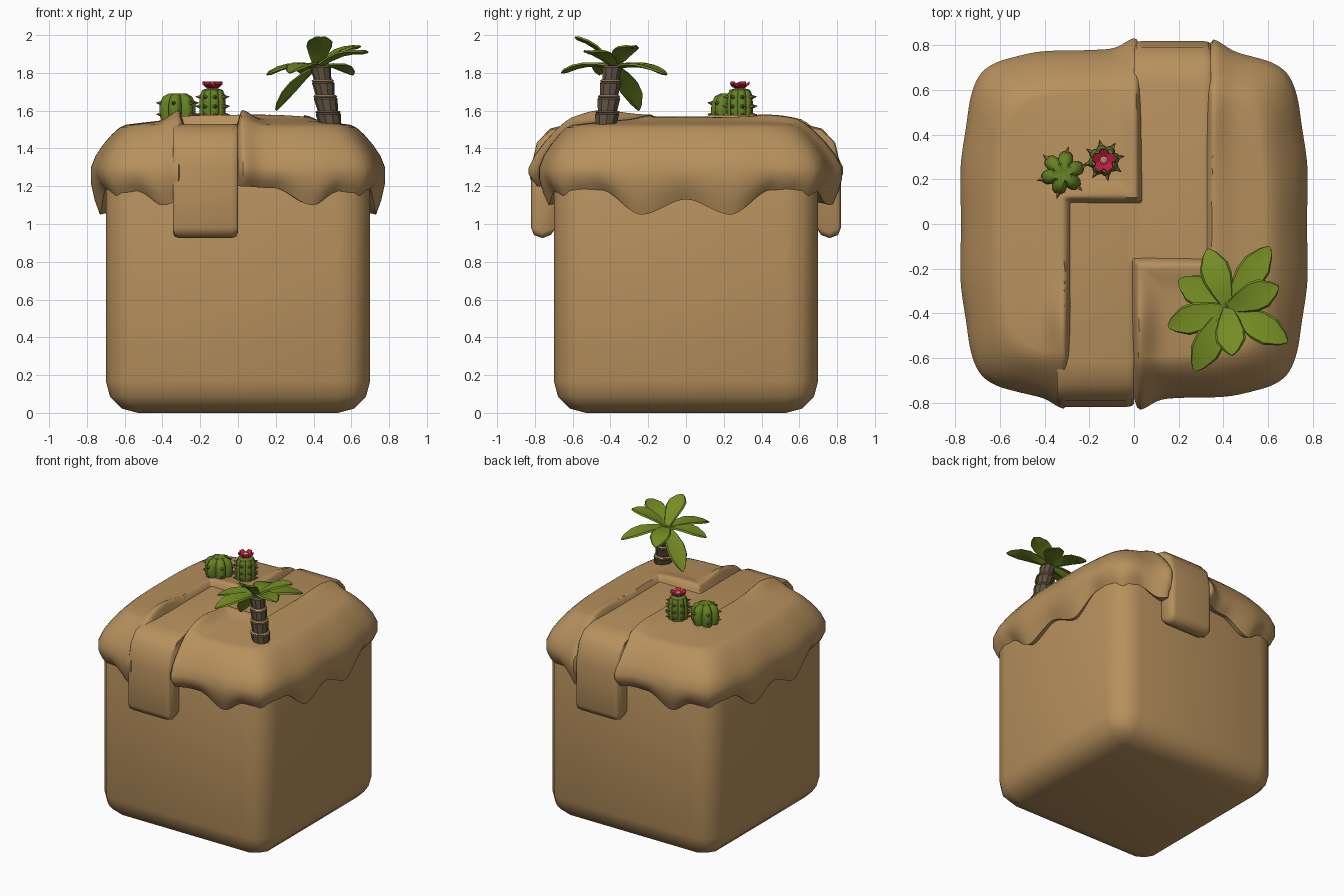
import bpy, bmesh, math
from mathutils import Vector

if "Cube" in bpy.data.objects:
    bpy.data.objects.remove(bpy.data.objects["Cube"])


def material(name, r, g, b):
    m = bpy.data.materials.new(name)
    m.diffuse_color = (r, g, b, 1)
    m.use_nodes = True
    m.node_tree.nodes["Principled BSDF"].inputs["Base Color"].default_value = m.diffuse_color
    return m


SAND = material("sand", 0.475, 0.282, 0.11)
LEAF = material("leaf_green", 0.175, 0.265, 0.017)
CACTUS = material("cactus_green", 0.13, 0.225, 0.017)
BARK = material("bark_brown", 0.11, 0.08, 0.052)
SPIKE = material("spike_brown", 0.27, 0.14, 0.065)
RED = material("flower_red", 0.55, 0.01, 0.06)
PEACH = material("flower_centre", 0.75, 0.33, 0.17)


def finish(bm, name, mat, angle=35):
    bmesh.ops.recalc_face_normals(bm, faces=bm.faces)
    me = bpy.data.meshes.new(name)
    bm.to_mesh(me)
    bm.free()
    me.shade_smooth()
    me.set_sharp_from_angle(angle=math.radians(angle))
    me.materials.append(mat)
    ob = bpy.data.objects.new(name, me)
    bpy.context.collection.objects.link(ob)
    return ob


def loft(bm, rings):
    """Skin closed rings of points and close both ends."""
    vs = [[bm.verts.new(p) for p in ring] for ring in rings]
    n = len(vs[0])
    for a, b in zip(vs, vs[1:]):
        for i in range(n):
            j = (i + 1) % n
            bm.faces.new((a[i], a[j], b[j], b[i]))
    bm.faces.new(vs[0])
    bm.faces.new(vs[-1])


def box(bm, lo, hi, bevel, seg):
    vs = bmesh.ops.create_cube(bm, size=1)["verts"]
    for v in vs:
        v.co = [lo[k] + (v.co[k] + 0.5) * (hi[k] - lo[k]) for k in range(3)]
    es = list({e for v in vs for e in v.link_edges})
    bmesh.ops.bevel(bm, geom=es, offset=bevel, segments=seg, profile=0.5, affect='EDGES')


def lerp_table(table, s):
    for (a, za), (b, zb) in zip(table, table[1:]):
        if s <= b:
            f = (s - a) / (b - a)
            f = f * f * (3 - 2 * f)
            return za + (zb - za) * f
    return table[-1][1]


# Block body
bm = bmesh.new()
box(bm, (-0.7, -0.7, 0), (0.7, 0.7, 1.42), 0.17, 3)
finish(bm, "block_body", SAND, 60)

# Sand cap: draped loft, trenched and ridged along the winding path
PATH = [(-0.29, -2, 0, 0.08), (-0.29, -0.16, 0.33, 0.1), (0.03, -0.16, 0.33, 2)]
FRONT_EDGE = [(0, 1.2), (0.2, 1.19), (0.42, 1.10), (0.56, 1.17), (0.72, 1.13)]
SIDE_EDGE = [(0, 1.13), (0.25, 1.05), (0.48, 1.18), (0.58, 1.17), (0.72, 1.13)]


def path_distance(x, y):
    best = 9
    for x0, y0, x1, y1 in PATH:
        dx, dy = max(x0 - x, x - x1), max(y0 - y, y - y1)
        best = min(best, math.hypot(max(dx, 0), max(dy, 0)) + min(max(dx, dy), 0))
    return best


def bank_offset(x, y, up):
    d = path_distance(x, y)
    f = min(max((d + 0.045) / 0.07, 0), 1)
    f = f * f * (3 - 2 * f)
    peak = math.exp(-((y + 0.47) / 0.17) ** 2) + 0.5 * math.exp(-((y - 0.5) / 0.17) ** 2)
    amp = up * (0.015 + 0.045 * peak) + (1 - up) * 0.05
    ridge = amp * math.exp(-((d - 0.02) / (0.03 if d < 0.02 else 0.07)) ** 2)
    return -0.09 * (1 - f) + ridge * f


def cap_ring(scale, height, up):
    ring, n = [], 110
    for side in range(4):
        for i in range(n):
            u, v = 1, -1 + 2 * i / n
            for _ in range(side):
                u, v = -v, u
            k = (abs(u) ** 9 + abs(v) ** 9) ** (-1 / 9)
            u, v = u * k, v * k
            px, py = u * 0.775 * (1 - 0.065 * v * v), v * 0.79 * (1 - 0.075 * u * u)
            on_side = abs(u) > abs(v)
            zb = lerp_table(SIDE_EDGE if on_side else FRONT_EDGE, abs(py if on_side else px))
            x, y = px * scale, py * scale
            off = bank_offset(x, y, up)
            out = (off + (1.13 - zb) * 0.1) * (1 - up)
            if on_side:
                x += out if u > 0 else -out
            else:
                y += out if v > 0 else -out
            ring.append((x, y, height(zb) + off * up))
    return ring


rings = [cap_ring(0.02 + 0.75 * i / 40, lambda zb, i=i: 1.565 - 0.04 * (i / 40) ** 2, 1)
         for i in range(41)]
for scale, height, up in [
        (0.81, lambda b: 1.51, 0.8), (0.86, lambda b: 1.475, 0.6),
        (0.92, lambda b: 1.42, 0.35), (0.97, lambda b: 1.36, 0.15),
        (1.0, lambda b: 1.30, 0), (1.0, lambda b: 1.3 - 0.35 * (1.3 - b), 0),
        (0.975, lambda b: 1.3 - 0.7 * (1.3 - b), 0), (0.94, lambda b: b, 0),
        (0.85, lambda b: b + 0.015, 0)]:
    rings.append(cap_ring(scale, height, up))
bm = bmesh.new()
loft(bm, rings)
finish(bm, "sand_cap", SAND, 50)

# Path: hanging tongue at front, turned copy at back, slab in the middle
TONGUE = [(0.1, 1.53), (-0.62, 1.53), (-0.72, 1.505), (-0.79, 1.43), (-0.82, 1.3),
          (-0.82, 0.98), (-0.805, 0.942), (-0.76, 0.925), (-0.715, 0.942), (-0.69, 0.98),
          (-0.68, 1.35), (0.1, 1.35)]
for name, s in (("path_front", 1), ("path_back", -1)):
    bm = bmesh.new()
    edges = [(-0.345, 0.03), (-0.335, 0.008), (-0.31, 0), (-0.035, 0), (-0.01, 0.008), (0, 0.03)]
    rings = []
    for x, inset in edges:
        rings.append([(s * x, s * (y + (inset * 0.5 if y < -0.75 and z > 0.95 else 0)),
                       z + (inset if z < 0.95 else -inset * 0.3 if z > 1.5 else 0))
                      for y, z in TONGUE])
    loft(bm, rings)
    finish(bm, name, SAND, 50)
bm = bmesh.new()
box(bm, (-0.33, -0.18, 1.35), (0.35, 0.12, 1.529), 0.01, 1)
finish(bm, "path_middle", SAND)

# Palm trunk: flared segments with tan rings between
base, top = Vector((0.49, -0.425, 1.51)), Vector((0.435, -0.39, 1.84))


def circle(c, r, n=10):
    return [(c.x + r * math.cos(2 * math.pi * i / n), c.y + r * math.sin(2 * math.pi * i / n), c.z)
            for i in range(n)]


bm, bm2 = bmesh.new(), bmesh.new()
for k in range(4):
    a, b = base.lerp(top, k / 4), base.lerp(top, (k + 1) / 4)
    r = 0.064 - 0.004 * k
    loft(bm, [circle(a, r * 0.88), circle(a.lerp(b, 0.85), r * 1.05), circle(b, r * 0.9)])
    if k < 3:
        up = Vector((0, 0, 0.007))
        loft(bm2, [circle(b - up, r * 0.93), circle(b, r * 1.06), circle(b + up, r * 0.93)])
finish(bm, "palm_trunk", BARK, 30)
finish(bm2, "palm_trunk_rings", SAND, 30)

# Palm fronds: broad, shallow-folded, pointed blades
TIPS = [(0.33, -0.11, 1.80), (0.61, -0.10, 1.79), (0.65, -0.28, 1.94), (0.69, -0.53, 1.91),
        (0.44, -0.59, 1.99), (0.27, -0.66, 1.80), (0.15, -0.46, 1.79), (0.20, -0.25, 1.60)]
bm = bmesh.new()
crown = Vector((0.42, -0.375, 1.83))
for tip in TIPS:
    tip = Vector(tip)
    d = tip - crown
    side = Vector((-d.y, d.x, 0)).normalized()
    nrm = d.normalized().cross(side)
    rings = []
    for f, w in ((0, 0.02), (0.25, 0.048), (0.5, 0.068), (0.7, 0.066), (0.9, 0.034), (0.99, 0.008)):
        c = crown + d * f + Vector((0, 0, 0.03 * math.sin(math.pi * f)))
        t = min(0.01, w * 0.5)
        rings.append([c - side * w, c - side * w * 0.87 + nrm * t,
                      c + nrm * t * 0.5, c + side * w * 0.87 + nrm * t,
                      c + side * w, c - nrm * t * 1.3])
    loft(bm, rings)
finish(bm, "palm_fronds", LEAF, 25)


# Cacti: ribbed lofts with spikes on the ribs
def cactus(name, c, ribs, depth, profile, spikes, turn):
    bm, n = bmesh.new(), ribs * 6
    rings = []
    for r, z in profile:
        ring = []
        for i in range(n):
            a = 2 * math.pi * i / n
            rr = r * (1 - depth + depth * abs(math.cos(ribs * a / 2)) ** 0.7)
            ring.append((c[0] + rr * math.cos(a + turn), c[1] + rr * math.sin(a + turn), z))
        rings.append(ring)
    loft(bm, rings)
    finish(bm, name, CACTUS, 40)
    bm = bmesh.new()
    for k in range(ribs):
        a = 2 * math.pi * k / ribs + turn
        out = Vector((math.cos(a), math.sin(a), 0.1))
        for r, z in spikes:
            p = Vector((c[0], c[1], z)) + out * (r - 0.004)
            u, v = Vector((-out.y, out.x, 0)), Vector((0, 0, 1))
            ring = lambda q, s: [q + (u * math.cos(t) + v * math.sin(t)) * s
                                 for t in (0, 1.257, 2.513, 3.77, 5.027)]
            loft(bm, [ring(p, 0.014), ring(p + out * 0.03, 0.001)])
    finish(bm, name + "_spikes", SPIKE, 30)


cactus("round_cactus", (-0.32, 0.23), 6, 0.32,
       [(0.075, 1.51), (0.092, 1.55), (0.1, 1.59), (0.098, 1.64), (0.08, 1.675),
        (0.05, 1.69), (0.012, 1.683)], [(0.092, 1.57), (0.094, 1.63)], 0.3)
cactus("tall_cactus", (-0.135, 0.285), 8, 0.14,
       [(0.06, 1.51), (0.069, 1.55), (0.071, 1.62), (0.068, 1.68), (0.055, 1.71), (0.02, 1.72)],
       [(0.068, 1.57), (0.069, 1.615), (0.066, 1.665)], 0.2)

# Flower on the tall cactus
bm, bm2 = bmesh.new(), bmesh.new()
for k in range(5):
    a = 2 * math.pi * k / 5 + 0.3
    d, u = Vector((math.cos(a), math.sin(a), 0)), Vector((-math.sin(a), math.cos(a), 0))
    rings = []
    for r, w, z in ((0.004, 0.012, 1.712), (0.03, 0.024, 1.724), (0.05, 0.018, 1.738)):
        c = Vector((-0.135, 0.285, z)) + d * r
        rings.append([c - u * w, c + u * w, c + u * w * 0.9 + Vector((0, 0, 0.016)),
                      c - u * w * 0.9 + Vector((0, 0, 0.016))])
    loft(bm, rings)
finish(bm, "flower_petals", RED, 30)
c = Vector((-0.135, 0.285, 1.72))
loft(bm2, [circle(c, 0.02, 8), circle(c + Vector((0, 0, 0.025)), 0.019, 8),
           circle(c + Vector((0, 0, 0.033)), 0.009, 8)])
finish(bm2, "flower_centre", PEACH, 30)
